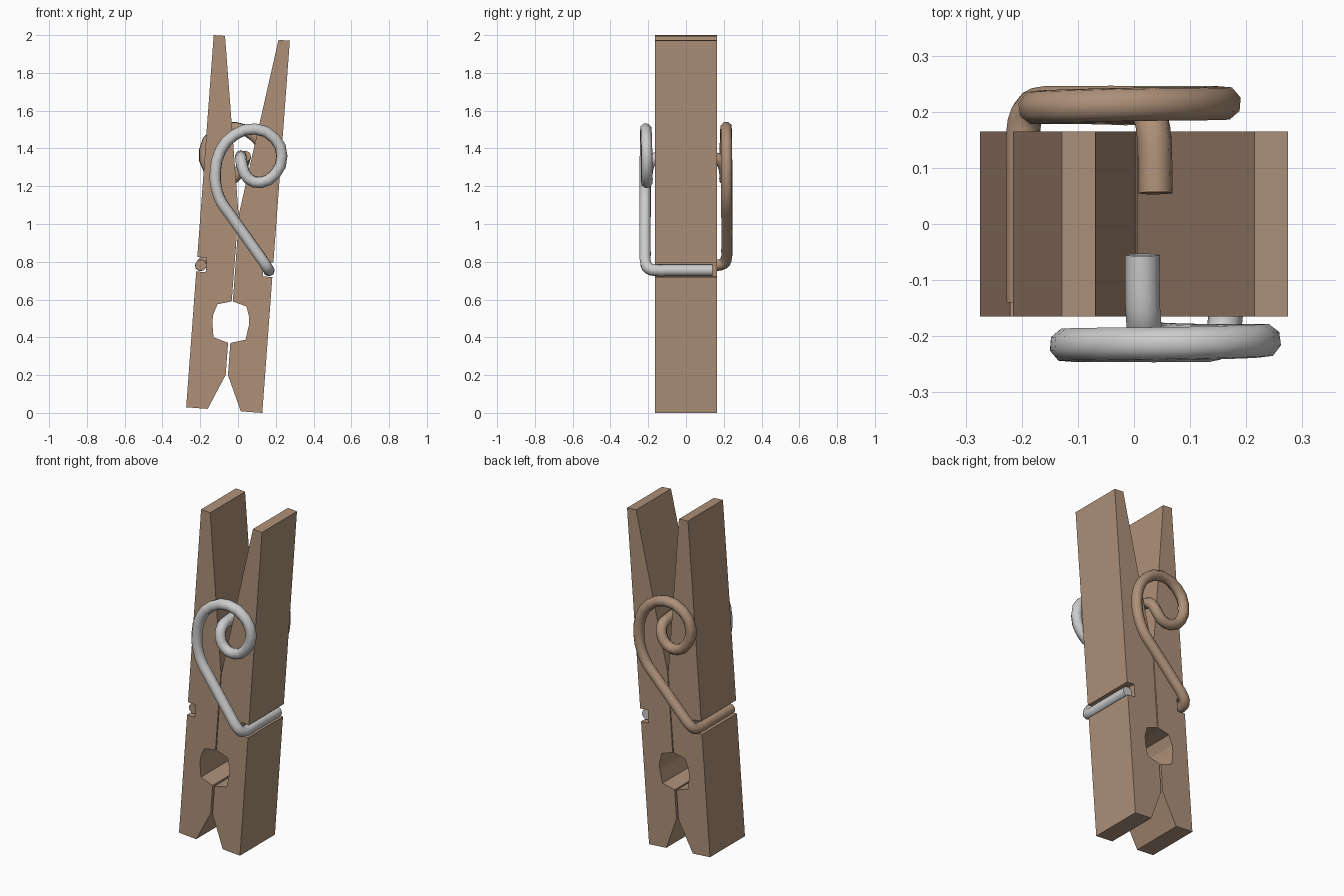
import bpy, bmesh, math
from mathutils import Matrix, Vector

if "Cube" in bpy.data.objects:
    bpy.data.objects.remove(bpy.data.objects["Cube"])

wood = bpy.data.materials.new("wood")
wood.diffuse_color = (0.42, 0.28, 0.19, 1)
wood.use_nodes = True
wood.node_tree.nodes["Principled BSDF"].inputs["Base Color"].default_value = wood.diffuse_color

# The peg leans slightly; its two halves match by a half turn about the leaning axis
tilt = Matrix.Translation((0, 0, 1)) @ Matrix.Rotation(math.radians(4.23), 4, 'Y')
half_turn = Matrix.Rotation(math.pi, 4, 'Z')
swap = tilt @ half_turn @ tilt.inverted()

# Side profile of one arm (x across, z along, in the leaning frame)
ARM = [(0.202, 0.988), (0.142, 0.988), (0.002, 0.060), (0.003, -0.411),
       (0.077, -0.432), (0.096, -0.490), (0.097, -0.530), (0.085, -0.608),
       (0.006, -0.631), (0.006, -0.802), (0.088, -0.988), (0.202, -0.988),
       (0.202, -0.267), (0.152, -0.267), (0.152, -0.190), (0.202, -0.190)]

# Centre line of one spring wire: inner end, curl, straight leg, cross bar
WIRE = [(0.015, -0.055, 1.36), (0.015, -0.12, 1.355), (0.017, -0.172, 1.345),
        (0.024, -0.202, 1.30), (0.055, -0.206, 1.24), (0.12, -0.208, 1.22),
        (0.197, -0.208, 1.265), (0.232, -0.208, 1.36), (0.195, -0.21, 1.453),
        (0.09, -0.213, 1.503), (-0.018, -0.214, 1.472), (-0.092, -0.215, 1.39),
        (-0.12, -0.216, 1.28), (-0.112, -0.216, 1.18), (-0.085, -0.216, 1.11),
        (-0.05, -0.216, 1.061), (0.105, -0.216, 0.843), (0.142, -0.213, 0.79),
        (0.157, -0.198, 0.765), (0.163, -0.165, 0.755), (0.163, -0.1, 0.755),
        (0.163, 0.14, 0.755)]


def add_object(name, mesh, matrix, material):
    obj = bpy.data.objects.new(name, mesh)
    bpy.context.collection.objects.link(obj)
    obj.matrix_world = matrix
    if material:
        mesh.materials.append(material)
    return obj


def make_arm(name, matrix):
    bm = bmesh.new()
    face = bm.faces.new([bm.verts.new((x, -0.165, z)) for x, z in ARM])
    new = bmesh.ops.extrude_face_region(bm, geom=[face])["geom"]
    bmesh.ops.translate(bm, vec=(0, 0.33, 0),
                        verts=[v for v in new if isinstance(v, bmesh.types.BMVert)])
    bmesh.ops.recalc_face_normals(bm, faces=bm.faces)
    mesh = bpy.data.meshes.new(name)
    bm.to_mesh(mesh)
    bm.free()
    add_object(name, mesh, matrix, wood)


def make_wire(name, matrix, material):
    curve = bpy.data.curves.new(name, 'CURVE')
    curve.dimensions = '3D'
    curve.bevel_depth = 0.031
    curve.bevel_resolution = 2
    curve.use_fill_caps = True
    curve.resolution_u = 2
    spline = curve.splines.new('BEZIER')
    spline.bezier_points.add(len(WIRE) - 1)
    for p, co in zip(spline.bezier_points, WIRE):
        p.co = co
        p.handle_left_type = p.handle_right_type = 'AUTO'
    obj = add_object(name, curve, matrix, material)
    bpy.ops.object.select_all(action='DESELECT')
    bpy.context.view_layer.objects.active = obj
    obj.select_set(True)
    bpy.ops.object.convert(target='MESH')
    bpy.ops.object.shade_smooth_by_angle(angle=math.radians(65))


# Wooden arms
make_arm("right_arm", tilt)
make_arm("left_arm", tilt @ half_turn)

# Spring wires, front and back
make_wire("front_spring", Matrix.Identity(4), None)
make_wire("back_spring", swap, wood)
